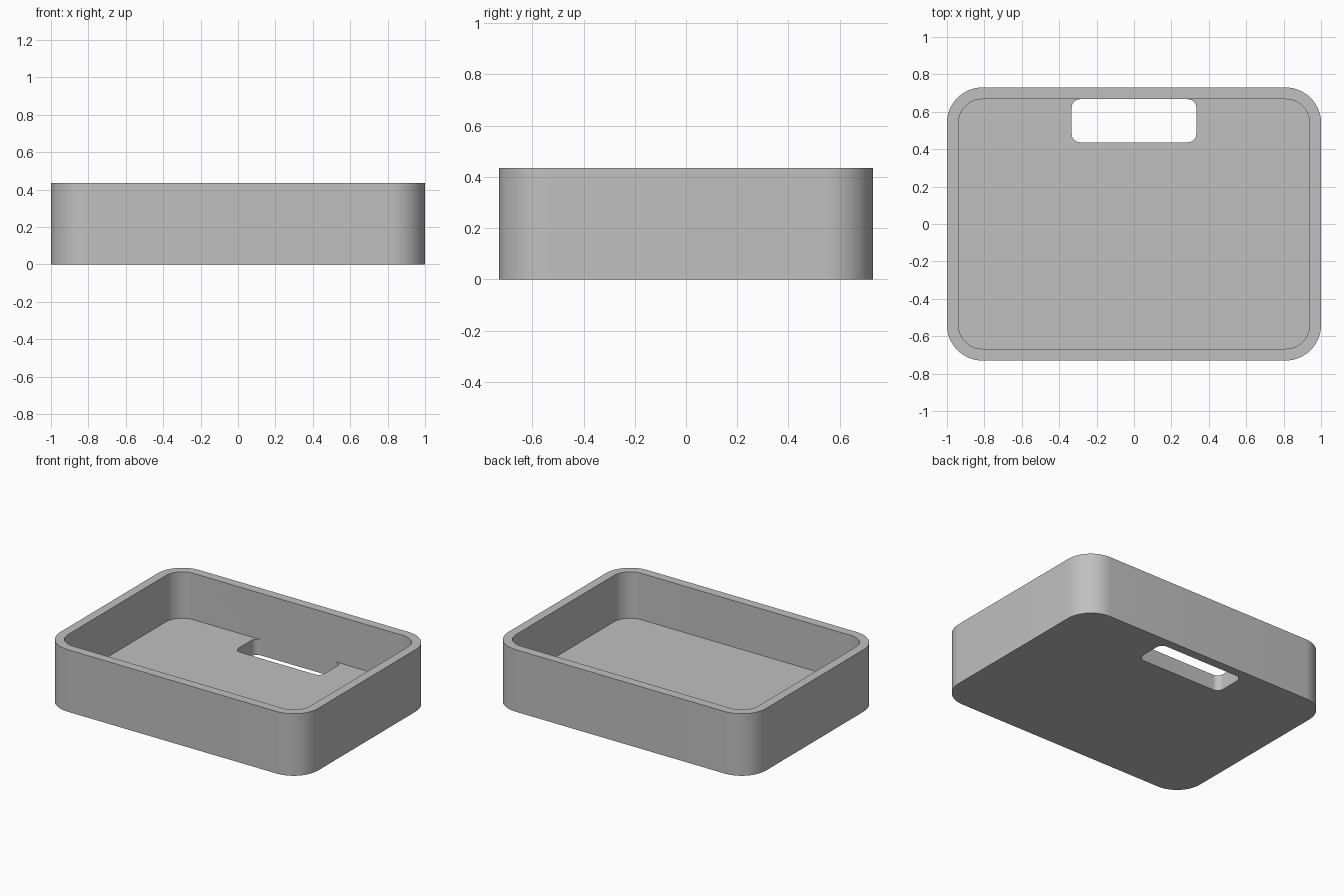
import bpy, math

if "Cube" in bpy.data.objects:
    bpy.data.objects.remove(bpy.data.objects["Cube"])

HEIGHT, FLOOR = 0.435, 0.11

grey = bpy.data.materials.new("neutral grey")
grey.diffuse_color = (0.53, 0.53, 0.53, 1)
grey.use_nodes = True
grey.node_tree.nodes["Principled BSDF"].inputs["Base Color"].default_value = grey.diffuse_color


def rounded_prism(name, x, y, radius, z0, z1, cy=0.0, steps=16):
    """Upright prism with a rounded-rectangle outline of half sizes x, y."""
    outline = []
    for i, (sx, sy) in enumerate([(1, 1), (-1, 1), (-1, -1), (1, -1)]):
        for k in range(steps + 1):
            a = math.radians(90 * (i + k / steps))
            outline.append((sx * (x - radius) + radius * math.cos(a),
                            cy + sy * (y - radius) + radius * math.sin(a)))
    n = len(outline)
    verts = [(px, py, z) for z in (z0, z1) for px, py in outline]
    faces = [(i, (i + 1) % n, n + (i + 1) % n, n + i) for i in range(n)]
    faces += [tuple(reversed(range(n))), tuple(range(n, 2 * n))]
    mesh = bpy.data.meshes.new(name)
    mesh.from_pydata(verts, [], faces)
    mesh.materials.append(grey)
    obj = bpy.data.objects.new(name, mesh)
    bpy.context.collection.objects.link(obj)
    return obj


# Tray body
tray = rounded_prism("tray", 1.0, 0.73, 0.19, 0, HEIGHT)

# Open cavity, then the floor slot flush with the inner back wall
cavity = rounded_prism("cavity_cutter", 0.938, 0.667, 0.125, FLOOR, HEIGHT + 0.2)
slot = rounded_prism("slot_cutter", 0.333, 0.115, 0.045, -0.1, FLOOR + 0.05, cy=0.552)

bpy.context.view_layer.objects.active = tray
tray.select_set(True)
for cutter in (cavity, slot):
    cutter.hide_render = True
    mod = tray.modifiers.new(cutter.name, 'BOOLEAN')
    mod.operation, mod.solver, mod.object = 'DIFFERENCE', 'EXACT', cutter
    bpy.ops.object.modifier_apply(modifier=mod.name)
    bpy.data.objects.remove(cutter)

# Smooth corners, sharp rims
bpy.ops.object.shade_smooth_by_angle(angle=math.radians(30))
